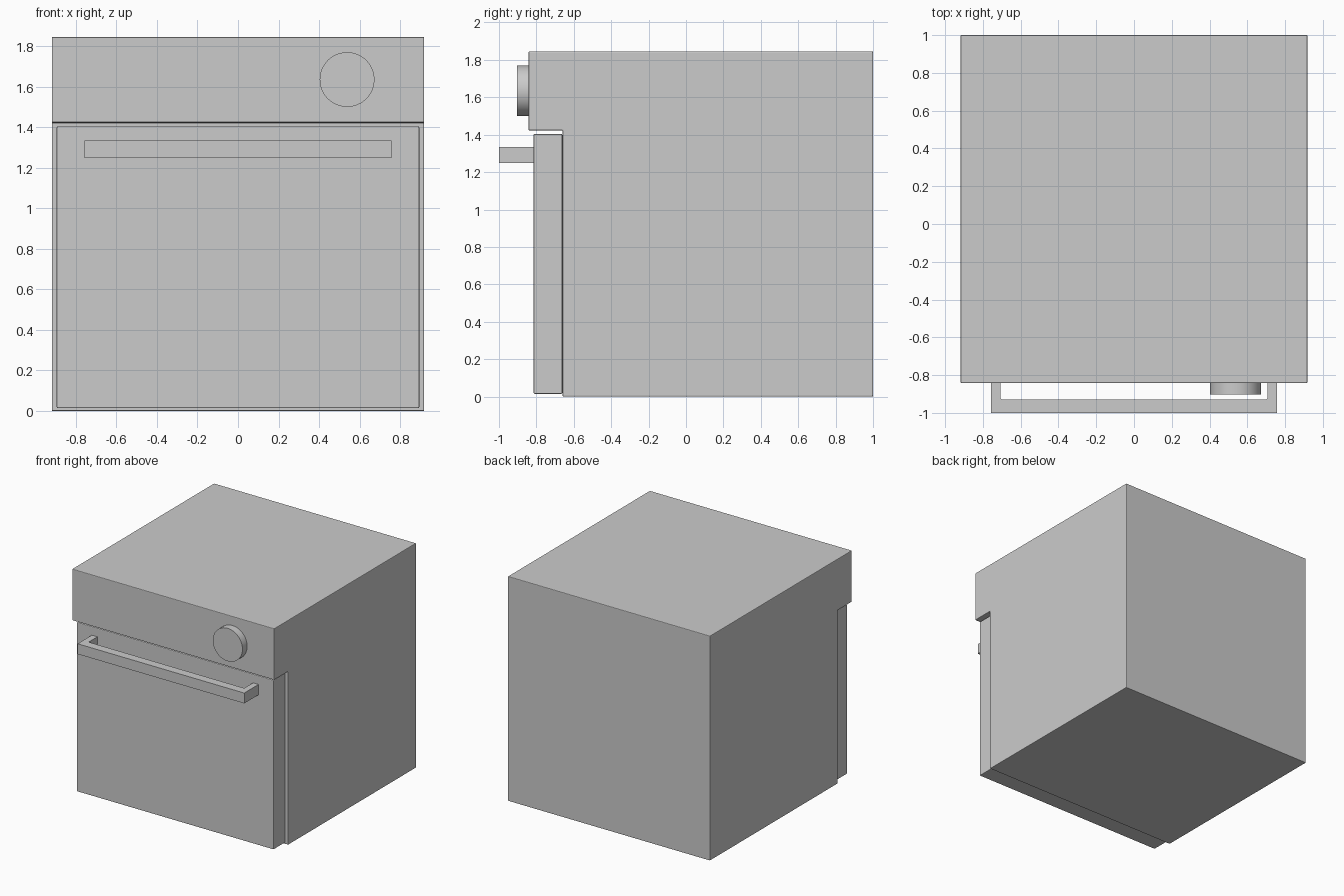
import bpy, bmesh, math
from mathutils import Matrix

if "Cube" in bpy.data.objects:
    bpy.data.objects.remove(bpy.data.objects["Cube"])


def finish(name, bm, bevel=0.0):
    """Turn a bmesh into a named object with an optional small edge bevel."""
    bmesh.ops.recalc_face_normals(bm, faces=bm.faces)
    mesh = bpy.data.meshes.new(name)
    bm.to_mesh(mesh)
    bm.free()
    obj = bpy.data.objects.new(name, mesh)
    bpy.context.collection.objects.link(obj)
    if bevel:
        mod = obj.modifiers.new("edge_bevel", 'BEVEL')
        mod.width = bevel
        mod.segments = 2
        mod.limit_method = 'ANGLE'
    return obj


def prism(name, points, offset, bevel=0.0):
    """Extrude a closed outline of 3D points along an offset vector."""
    bm = bmesh.new()
    face = bm.faces.new([bm.verts.new(p) for p in points])
    ext = bmesh.ops.extrude_face_region(bm, geom=[face], use_keep_orig=True)
    verts = [g for g in ext["geom"] if isinstance(g, bmesh.types.BMVert)]
    bmesh.ops.translate(bm, verts=verts, vec=offset)
    return finish(name, bm, bevel)


# Oven housing: side profile with the control panel overhanging the door
W = 0.918
side = [(-0.66, 0), (1, 0), (1, 1.845), (-0.842, 1.845), (-0.842, 1.423), (-0.66, 1.423)]
prism("oven_housing", [(-W, y, z) for y, z in side], (2 * W, 0, 0), 0.005)

# Door slab
D = 0.894
door = [(-D, 0.014), (D, 0.014), (D, 1.404), (-D, 1.404)]
prism("oven_door", [(x, -0.815, z) for x, z in door], (0, 0.154, 0), 0.006)

# U-shaped handle, right half mirrored, with chamfered inner corners
half = [(0.757, -0.812), (0.707, -0.812), (0.707, -0.922), (0.7, -0.929)]
outline = [(0.757, -1)] + half + [(-x, y) for x, y in reversed(half)] + [(-0.757, -1)]
prism("door_handle", [(x, y, 1.249) for x, y in outline], (0, 0, 0.085))

# Control knob
bm = bmesh.new()
bmesh.ops.create_cone(
    bm, cap_ends=True, segments=48, radius1=0.135, radius2=0.135, depth=0.065,
    matrix=Matrix.Translation((0.538, -0.8705, 1.635)) @ Matrix.Rotation(math.pi / 2, 4, 'X'))
knob = finish("control_knob", bm)
bpy.context.view_layer.objects.active = knob
knob.select_set(True)
bpy.ops.object.shade_smooth_by_angle(angle=math.radians(30))
